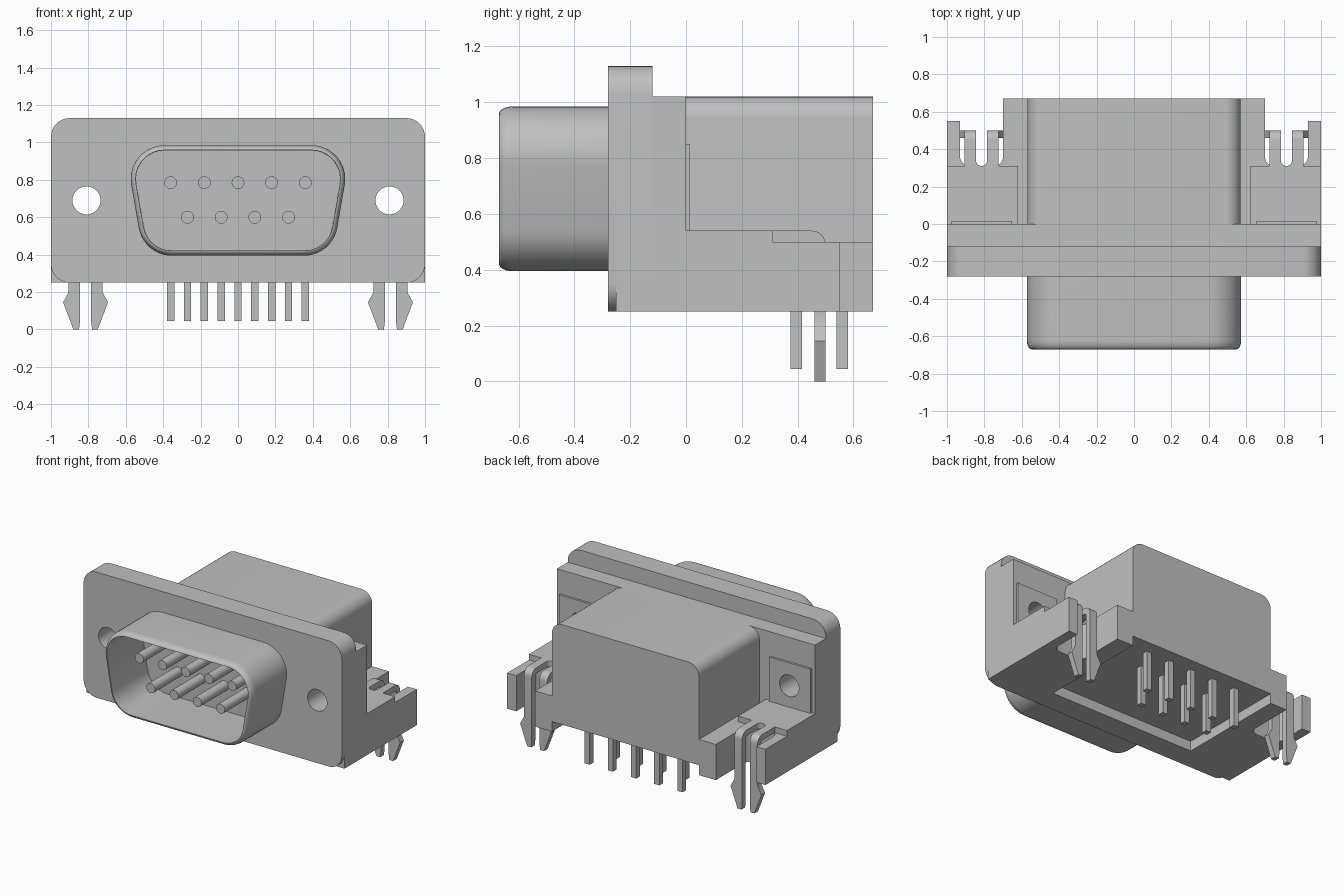
import bpy, bmesh, math
from mathutils import Vector

if "Cube" in bpy.data.objects:
    bpy.data.objects.remove(bpy.data.objects["Cube"])

grey = bpy.data.materials.new("light_grey")
grey.use_nodes = True
COLOR = (0.527, 0.527, 0.527, 1)
grey.diffuse_color = COLOR
grey.node_tree.nodes["Principled BSDF"].inputs["Base Color"].default_value = COLOR


def finish(name, bm):
    bmesh.ops.recalc_face_normals(bm, faces=bm.faces)
    mesh = bpy.data.meshes.new(name)
    bm.to_mesh(mesh)
    bm.free()
    mesh.materials.append(grey)
    ob = bpy.data.objects.new(name, mesh)
    bpy.context.collection.objects.link(ob)
    return ob


def prism(name, pts, axis, a, b):
    """Extrude a 2D outline along one axis from a to b."""
    place = {'x': lambda p, t: (t, p[0], p[1]),
             'y': lambda p, t: (p[0], t, p[1]),
             'z': lambda p, t: (p[0], p[1], t)}[axis]
    bm = bmesh.new()
    rings = [[bm.verts.new(place(p, t)) for p in pts] for t in (a, b)]
    for r in rings:
        bm.faces.new(r)
    n = len(pts)
    for i in range(n):
        j = (i + 1) % n
        bm.faces.new((rings[0][i], rings[0][j], rings[1][j], rings[1][i]))
    return finish(name, bm)


def rounded(corners, steps=8):
    """Outline from (x, y, radius) corners, filleting those with a radius."""
    out = []
    n = len(corners)
    for i, (x, y, r) in enumerate(corners):
        p = Vector((x, y))
        if r <= 0:
            out.append((x, y))
            continue
        u = (Vector(corners[i - 1][:2]) - p).normalized()
        v = (Vector(corners[(i + 1) % n][:2]) - p).normalized()
        half = u.angle(v) / 2
        c = p + (u + v).normalized() * (r / math.sin(half))
        d = r / math.tan(half)
        a, b = p + u * d - c, p + v * d - c
        total = a.angle(b)
        for k in range(steps + 1):
            t = k / steps
            q = (a * math.sin((1 - t) * total) + b * math.sin(t * total)) / math.sin(total)
            out.append(tuple(c + q))
    return out


def circle(x, z, r, n=32):
    return [(x + r * math.cos(2 * math.pi * i / n), z + r * math.sin(2 * math.pi * i / n))
            for i in range(n)]


def drill(ob, x):
    """Cut the mounting hole through a part."""
    cutter = prism("hole_cutter", circle(x, 0.69, 0.075), 'y', -0.5, 0.2)
    cutter.hide_render = True
    mod = ob.modifiers.new("hole", 'BOOLEAN')
    mod.operation, mod.solver, mod.object = 'DIFFERENCE', 'EXACT', cutter
    bpy.context.view_layer.objects.active = ob
    bpy.ops.object.modifier_apply(modifier=mod.name)
    bpy.data.objects.remove(cutter)


parts = []

# Front flange: thin lip rounded all round, then square bottom corners behind it
lip = prism("flange_lip", rounded([(-1, .25, .1), (1, .25, .1), (1, 1.13, .1), (-1, 1.13, .1)]),
            'y', -0.28, -0.25)
flange = prism("flange", rounded([(-1, .25, 0), (1, .25, 0), (1, 1.13, .1), (-1, 1.13, .1)]),
               'y', -0.25, -0.12)

# Body slab behind the flange, open under the middle
body = prism("body_slab", [(-1, .25), (-.57, .25), (-.57, .32), (.57, .32), (.57, .25),
                           (1, .25), (1, 1.02), (-1, 1.02)], 'y', -0.12, 0)
for part in (lip, flange, body):
    for s in (-1, 1):
        drill(part, s * 0.81)
    parts.append(part)

# Rear housing with rounded top edges
parts.append(prism("rear_housing", rounded([(-.57, .32, 0), (.57, .32, 0),
                                            (.57, 1.02, .08), (-.57, 1.02, .08)]), 'y', -0.01, 0.67))

# Hollow tapered shell: rings of (depth, inset)
def shell_outline(o):
    k = 0.176 * o
    return rounded([(-.607 + o + k, .985 - o, .18 - o), (-.505 + o - k, .395 + o, .18 - o),
                    (.505 - o + k, .395 + o, .18 - o), (.607 - o - k, .985 - o, .18 - o)], 10)

sections = [(-0.27, 0)]
for i in range(7):
    t = i * math.pi / 12
    sections.append((-0.62 - 0.05 * math.sin(t), 0.026 * (1 - math.cos(t))))
sections.append((-0.27, 0.028))
bm = bmesh.new()
rings = [[bm.verts.new((x, y, z)) for x, z in shell_outline(o)] for y, o in sections]
for i in range(len(rings)):
    r0, r1 = rings[i], rings[(i + 1) % len(rings)]
    for j in range(len(r0)):
        k = (j + 1) % len(r0)
        bm.faces.new((r0[j], r0[k], r1[k], r1[j]))
parts.append(finish("connector_shell", bm))

# Contact pins in front and their square solder tails below
for count, z, y in ((5, 0.785, 0.56), (4, 0.60, 0.395)):
    for i in range(count):
        x = 0.18 * (i - (count - 1) / 2)
        parts.append(prism("contact_pin", circle(x, z, 0.034, 20), 'y', -0.58, -0.27))
        parts.append(prism("solder_tail", [(x - .02, y - .02), (x + .02, y - .02),
                                           (x + .02, y + .02), (x - .02, y + .02)], 'z', 0.045, 0.33))

for s, side in ((1, "left"), (-1, "right")):
    # Side arm with a rounded slot for the board clip, and its raised top
    arm = rounded([(.57, 0, 0), (1, 0, 0), (1, .55, 0), (.93, .55, 0), (.93, .31, .05),
                   (.70, .31, .05), (.70, .67, 0), (.57, .67, 0)])
    parts.append(prism(side + "_arm", [(s * x, y) for x, y in arm], 'z', 0.25, 0.50))
    parts.append(prism(side + "_arm_top", [(s * .62, 0), (s, 0), (s, .31), (s * .62, .31)],
                       'z', 0.495, 0.54))

    # Upright bracket plate around the mounting hole
    plate = prism(side + "_bracket_plate", [(s * .655, .53), (s * .975, .53), (s * .975, .85),
                                            (s * .655, .85)], 'y', -0.002, 0.015)
    drill(plate, s * 0.81)
    parts.append(plate)

    # Rounded web joining the two prongs
    web = [(.725, .30), (.725, .34)]
    web += [(.815 - .03 * math.cos(math.pi * i / 8), .34 - .03 * math.sin(math.pi * i / 8))
            for i in range(9)]
    web += [(.905, .34), (.905, .30)]
    parts.append(prism(side + "_clip_web", [(s * x, y) for x, y in web], 'z', 0.50, 0.54))

    # Board clip: two bent prongs with barbed tips
    strip = rounded([(.30, .54, 0), (.50, .54, .05), (.50, .25, 0), (.46, .25, 0),
                     (.46, .50, .012), (.30, .50, 0)])
    for m in (-1, 1):
        cx = s * 0.815
        parts.append(prism(side + "_clip_prong", strip, 'x', cx + m * .03, cx + m * .09))
        tip = [(.03, .25), (.09, .25), (.09, .20), (.12, .145), (.065, 0), (.035, 0), (.03, .04)]
        parts.append(prism(side + "_clip_barb", [(cx + m * x, z) for x, z in tip], 'y', 0.46, 0.50))

# Smooth the fillets, keep the edges crisp
bpy.ops.object.select_all(action='DESELECT')
for ob in parts:
    ob.select_set(True)
bpy.context.view_layer.objects.active = parts[0]
bpy.ops.object.shade_smooth_by_angle(angle=math.radians(30))
